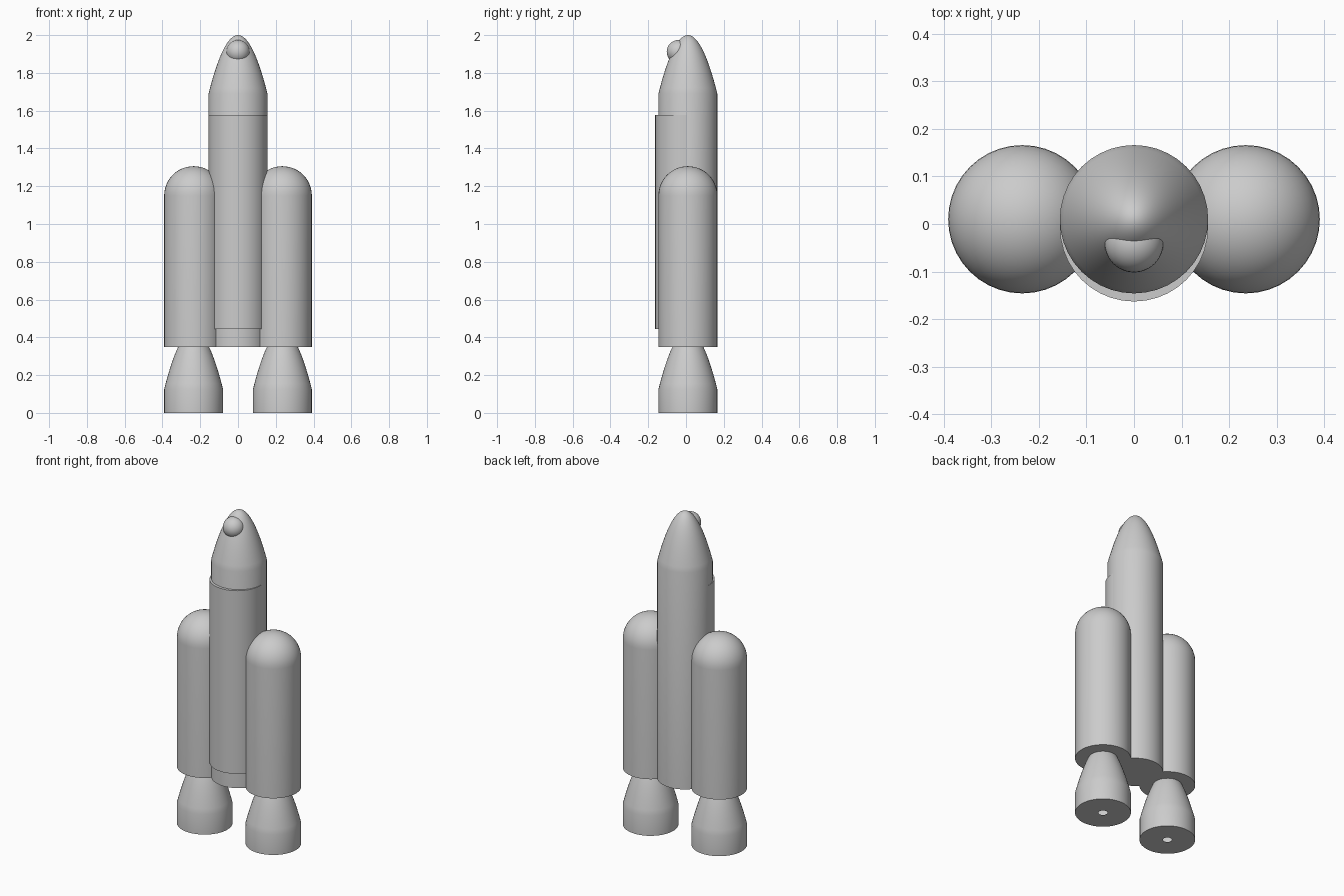
import bpy, bmesh, math

cube = bpy.data.objects.get("Cube")
if cube:
    bpy.data.objects.remove(cube)

R = 0.156       # shared radius of every stage
Y = 0.01        # body axis
SEGMENTS = 40

grey = bpy.data.materials.new("hull grey")
grey.use_nodes = True
grey.diffuse_color = (0.6, 0.6, 0.6, 1)
grey.node_tree.nodes["Principled BSDF"].inputs["Base Color"].default_value = (0.6, 0.6, 0.6, 1)


def finish(name, bm, location):
    bmesh.ops.remove_doubles(bm, verts=bm.verts, dist=1e-5)
    bmesh.ops.recalc_face_normals(bm, faces=bm.faces)
    mesh = bpy.data.meshes.new(name)
    bm.to_mesh(mesh)
    bm.free()
    mesh.materials.append(grey)
    obj = bpy.data.objects.new(name, mesh)
    obj.location = location
    bpy.context.collection.objects.link(obj)
    bpy.ops.object.select_all(action="DESELECT")
    obj.select_set(True)
    bpy.context.view_layer.objects.active = obj
    bpy.ops.object.shade_smooth_by_angle(angle=math.radians(30))
    return obj


def lathe(name, profile, x=0, y=Y):
    """Spin a (radius, height) profile about a vertical axis."""
    bm = bmesh.new()
    verts = [bm.verts.new((r, 0, z)) for r, z in profile]
    edges = [bm.edges.new(pair) for pair in zip(verts, verts[1:])]
    bmesh.ops.spin(bm, geom=verts + edges, axis=(0, 0, 1), cent=(0, 0, 0),
                   angle=math.tau, steps=SEGMENTS)
    return finish(name, bm, (x, y, 0))


def ogive(base, height, steps=20):
    """Parabolic nose, with points packed toward the tip."""
    return [(R * (1 - i / steps), base + height * (1 - (1 - i / steps) ** 2))
            for i in range(steps + 1)]


def dome(base, steps=12):
    return [(R * math.cos(a), base + R * math.sin(a))
            for a in (i * math.pi / 2 / steps for i in range(steps + 1))]


# Central stage with its pointed nose
lathe("core_body", [(0, 0.35), (R, 0.35)] + ogive(1.69, 0.31))

# Raised front skin, a sleeve shifted forward
lathe("front_skin", [(0, 0.445), (R, 0.445), (R, 1.578), (0, 1.578)], y=-0.007)

# Rounded blister on the front of the nose
bm = bmesh.new()
bmesh.ops.create_uvsphere(bm, u_segments=32, v_segments=16, radius=0.062)
finish("nose_blister", bm, (0, -0.04, 1.912))

# Side boosters and their bell nozzles, open at the small bottom port
for side, x in (("left", 0.235), ("right", -0.235)):
    lathe(side + "_booster", [(0, 0.35), (R, 0.35)] + dome(1.15), x)
    lathe(side + "_nozzle", [(0.025, 0), (R, 0)] + ogive(0.125, 0.31), x)
